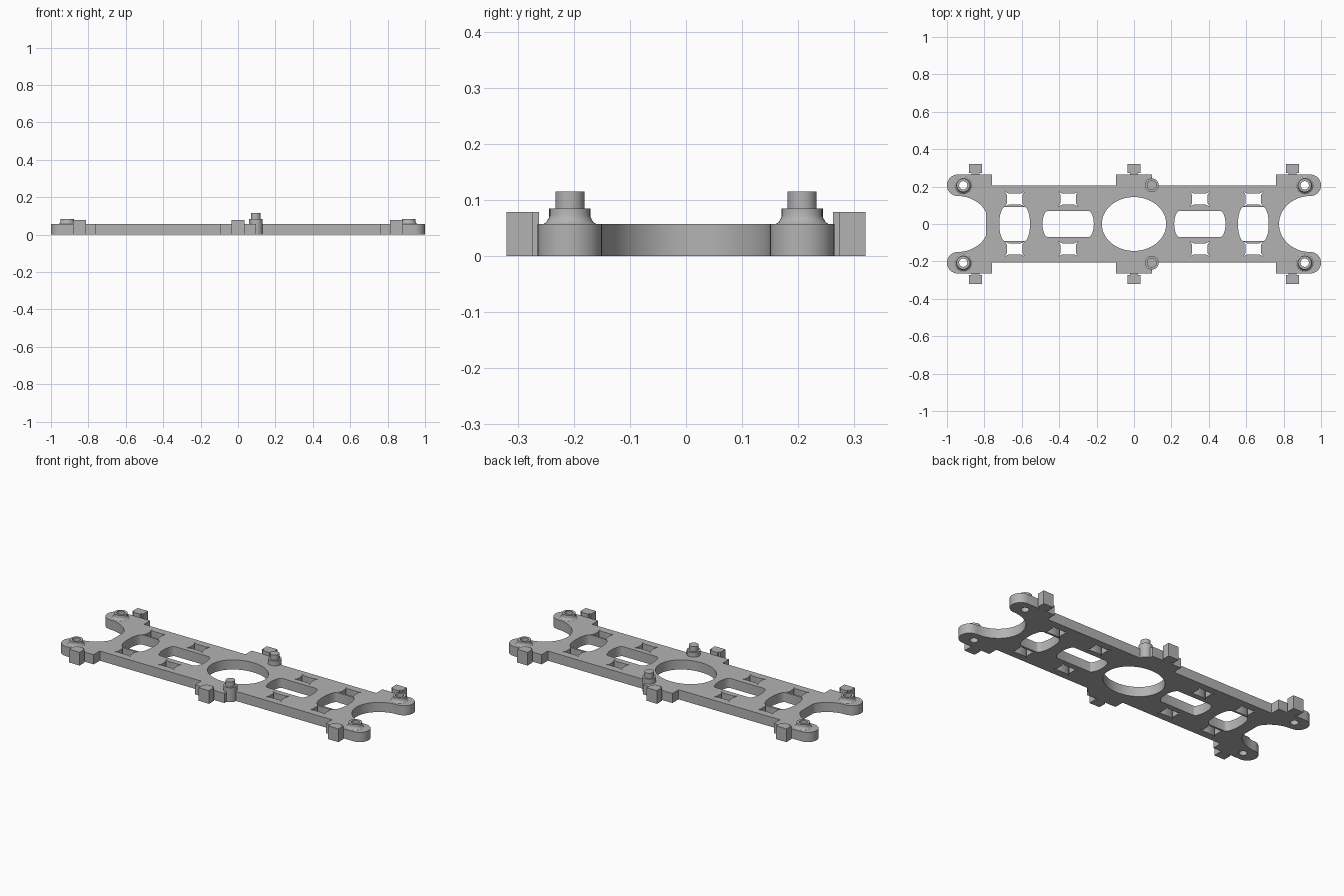
import bpy, bmesh, math

cube = bpy.data.objects.get("Cube")
if cube:
    bpy.data.objects.remove(cube, do_unlink=True)

GREY = (0.45, 0.45, 0.45, 1.0)
mat = bpy.data.materials.new("plain grey")
mat.use_nodes = True
mat.diffuse_color = GREY
mat.node_tree.nodes["Principled BSDF"].inputs["Base Color"].default_value = GREY

THICK = 0.057   # plate thickness
EDGE = 0.207    # half width of the plate, and the line of the posts
PAD = 0.2645    # outer edge of the pads
BOSS_X = 0.913
PIN_X = 0.095


def finish(obj):
    obj.data.materials.clear()
    obj.data.materials.append(mat)
    bpy.ops.object.select_all(action='DESELECT')
    obj.select_set(True)
    bpy.context.view_layer.objects.active = obj
    bpy.ops.object.shade_smooth_by_angle(angle=math.radians(30))


def mesh_object(name, bm):
    bmesh.ops.recalc_face_normals(bm, faces=bm.faces)
    mesh = bpy.data.meshes.new(name)
    bm.to_mesh(mesh)
    bm.free()
    obj = bpy.data.objects.new(name, mesh)
    bpy.context.collection.objects.link(obj)
    finish(obj)


def arc(cx, cy, rx, ry, start, end, n=16):
    angles = [math.radians(start + (end - start) * i / n) for i in range(n + 1)]
    return [(cx + rx * math.cos(a), cy + ry * math.sin(a)) for a in angles]


def ring(cx, cy, rx, ry, n):
    return arc(cx, cy, rx, ry, 0, 360, n)[:-1]


def barrel(cx, half_flat, bulge, half_h):
    return (arc(cx + half_flat, 0, bulge, half_h, -90, 90)
            + arc(cx - half_flat, 0, bulge, half_h, 90, 270))


def pointed_window(cx, cy):
    # rectangle with flared corner tips
    corner = [(0.041, 0.022), (0.053, 0.040), (0.034, 0.030)]
    pts = []
    for sx, sy in ((1, 1), (-1, 1), (-1, -1), (1, -1)):
        part = corner if sx * sy > 0 else corner[::-1]
        pts += [(cx + sx * x, cy + sy * y) for x, y in part]
    return pts


# Plate outline: one quarter, mirrored
quarter = arc(0.9425, 0, 0.167, 0.1495, 180, 90)
quarter += arc(0.9425, EDGE, 0.0575, 0.0575, -90, 90)[1:]
quarter += [(0.76, PAD), (0.76, EDGE), (0.096, EDGE), (0.096, PAD)]
left = [(-max(x, 0.79) if y < 0.1 else -x, y) for x, y in quarter]
upper = quarter + left[::-1]
outline = upper + [(x, -y) for x, y in upper[::-1][1:-1]]

# Openings through the plate
loops = [outline, ring(0, 0, 0.172, 0.144, 64)]
for s in (-1, 1):
    loops.append(barrel(s * 0.352, 0.108, 0.029, 0.07))
    loops.append(barrel(s * 0.638, 0.052, 0.03, 0.091))
    for t in (-1, 1):
        loops.append(ring(s * BOSS_X, t * EDGE, 0.022, 0.022, 32))
        for x in (0.352, 0.638):
            loops.append(pointed_window(s * x, t * 0.133))

# Plate body
curve = bpy.data.curves.new("plate", 'CURVE')
curve.dimensions = '2D'
curve.fill_mode = 'BOTH'
curve.extrude = THICK / 2
for loop in loops:
    spline = curve.splines.new('POLY')
    spline.points.add(len(loop) - 1)
    for point, (x, y) in zip(spline.points, loop):
        point.co = (x, y, 0, 1)
    spline.use_cyclic_u = True
plate = bpy.data.objects.new("plate", curve)
bpy.context.collection.objects.link(plate)
plate.location.z = THICK / 2
bpy.ops.object.select_all(action='DESELECT')
plate.select_set(True)
bpy.context.view_layer.objects.active = plate
bpy.ops.object.convert(target='MESH')
plate = bpy.context.view_layer.objects.active
bm = bmesh.new()
bm.from_mesh(plate.data)
bmesh.ops.remove_doubles(bm, verts=bm.verts, dist=0.00005)
bmesh.ops.recalc_face_normals(bm, faces=bm.faces)
bm.to_mesh(plate.data)
bm.free()
finish(plate)


def lathe(name, profile, cx, cy, tube, n=32):
    bm = bmesh.new()
    rings = [[bm.verts.new((x, y, z)) for x, y in ring(cx, cy, r, r, n)]
             for r, z in profile]
    pairs = list(zip(rings, rings[1:]))
    if tube:
        pairs.append((rings[-1], rings[0]))
    else:
        bm.faces.new(rings[0])
        bm.faces.new(rings[-1])
    for a, b in pairs:
        for i in range(n):
            j = (i + 1) % n
            bm.faces.new((a[i], a[j], b[j], b[i]))
    mesh_object(name, bm)


def box(name, x0, x1, y0, y1, z1):
    bm = bmesh.new()
    bmesh.ops.create_cube(bm, size=1)
    for v in bm.verts:
        v.co = (x1 if v.co.x > 0 else x0, y1 if v.co.y > 0 else y0,
                z1 if v.co.z > 0 else 0)
    mesh_object(name, bm)


BOSS = [(0.047, THICK), (0.042, 0.060), (0.038, 0.067), (0.036, 0.072),
        (0.036, 0.085), (0.022, 0.085), (0.022, THICK)]
PIN = [(0.037, 0), (0.037, 0.085), (0.026, 0.085), (0.026, 0.115)]

for t, side in ((-1, "front"), (1, "back")):
    # Hollow bosses at the arm ends, pins beside the middle pads
    for s, hand in ((-1, "right"), (1, "left")):
        lathe(f"{side}_{hand}_boss", BOSS, s * BOSS_X, t * EDGE, True)
    lathe(f"{side}_pin", PIN, PIN_X, t * EDGE, False)
    # Side tabs on narrow necks
    for x, hand in ((-0.847, "right"), (0, "middle"), (0.847, "left")):
        inner, outer = sorted((t * 0.274, t * 0.32))
        box(f"{side}_{hand}_tab", x - 0.034, x + 0.034, inner, outer, 0.078)
        inner, outer = sorted((t * 0.262, t * 0.275))
        box(f"{side}_{hand}_tab_neck", x - 0.022, x + 0.022, inner, outer, 0.078)
